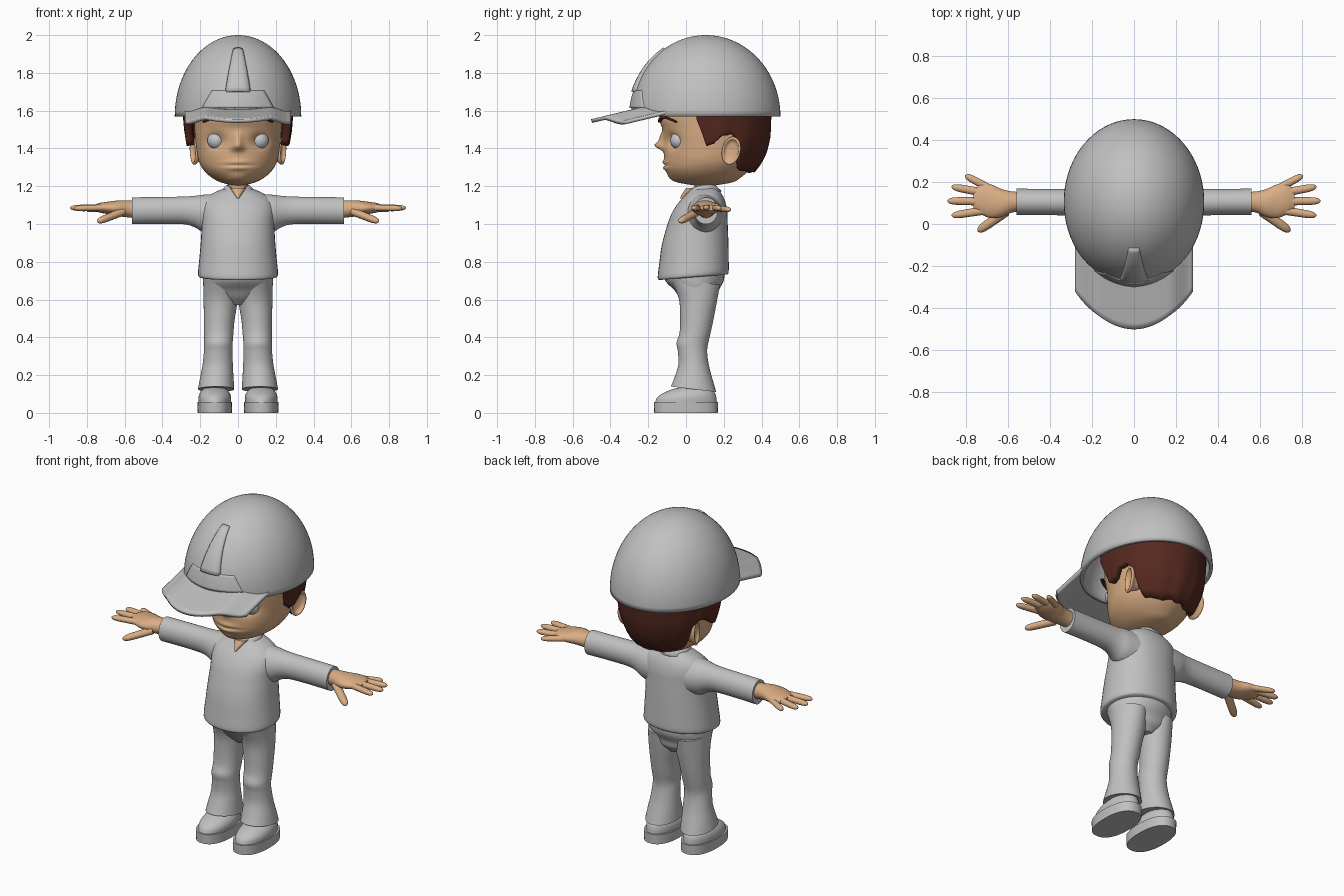
import bpy, bmesh, math
from math import sin, cos, pi, radians, exp
from mathutils import Vector, Matrix

if "Cube" in bpy.data.objects:
    bpy.data.objects.remove(bpy.data.objects["Cube"])


def material(name, rgb):
    m = bpy.data.materials.new(name)
    m.use_nodes = True
    m.diffuse_color = (*rgb, 1)
    m.node_tree.nodes["Principled BSDF"].inputs["Base Color"].default_value = (*rgb, 1)
    return m


GREY = material("plain_grey", (0.53, 0.53, 0.53))
SKIN = material("skin", (0.70, 0.42, 0.23))
HAIR = material("dark_brown_hair", (0.09, 0.022, 0.014))
EYE = material("eye_grey", (0.54, 0.56, 0.58))


def spline(pts, k):
    """Catmull-Rom through tuples, k steps per span."""
    pts = [Vector(p) for p in pts]
    ext = [pts[0]] + pts + [pts[-1]]
    out = []
    for a, b, c, d in zip(ext, ext[1:], ext[2:], ext[3:]):
        for i in range(k):
            t = i / k
            out.append(0.5 * (2 * b + (c - a) * t + (2 * a - 5 * b + 4 * c - d) * t * t
                              + (3 * b - a - 3 * c + d) * t ** 3))
    return out + [pts[-1]]


def lerp_table(table, x):
    for (x0, y0), (x1, y1) in zip(table, table[1:]):
        if x <= x1:
            return y0 + (y1 - y0) * max(0, x - x0) / (x1 - x0)
    return table[-1][1]


def finish(bm, name, mat, mirror=False, thick=0, angle=40):
    bmesh.ops.recalc_face_normals(bm, faces=bm.faces)
    me = bpy.data.meshes.new(name)
    bm.to_mesh(me)
    bm.free()
    me.materials.append(mat)
    ob = bpy.data.objects.new(name, me)
    bpy.context.collection.objects.link(ob)
    bpy.ops.object.select_all(action="DESELECT")
    ob.select_set(True)
    bpy.context.view_layer.objects.active = ob
    bpy.ops.object.shade_smooth_by_angle(angle=radians(angle))
    if mirror:
        ob.modifiers.new("Mirror", "MIRROR").use_mirror_merge = False
    if thick:
        s = ob.modifiers.new("Thickness", "SOLIDIFY")
        s.thickness, s.offset = thick, 0
    return ob


def add_loft(bm, rings, axis="z", n=40, k=4, power=1, tilt=0, caps=True, matrix=None):
    """Rings are (position, centre u, centre v, radius u, radius v)."""
    loops = []
    for t, u, v, ru, rv in (spline(rings, k) if k > 1 else rings):
        loop = []
        for i in range(n):
            c, s = cos(2 * pi * i / n), sin(2 * pi * i / n)
            p = u + ru * math.copysign(abs(c) ** power, c)
            q = v + rv * math.copysign(abs(s) ** power, s)
            co = Vector((p, q, t + tilt * q) if axis == "z" else (t, p, q))
            loop.append(bm.verts.new(matrix @ co if matrix else co))
        loops.append(loop)
    for a, b in zip(loops, loops[1:]):
        for i in range(n):
            j = (i + 1) % n
            bm.faces.new((a[i], a[j], b[j], b[i]))
    if caps:
        bm.faces.new(loops[0])
    bm.faces.new(loops[-1])


def loft(name, rings, mat, mirror=False, **kw):
    bm = bmesh.new()
    add_loft(bm, rings, **kw)
    return finish(bm, name, mat, mirror)


def sheet(name, f, us, vs, mat, thick, angle=40):
    """Thickened surface through the points f(u, v)."""
    bm = bmesh.new()
    g = [[bm.verts.new(f(u, v)) for v in vs] for u in us]
    for a, b in zip(g, g[1:]):
        for i in range(len(vs) - 1):
            bm.faces.new((a[i], a[i + 1], b[i + 1], b[i]))
    return finish(bm, name, mat, thick=thick, angle=angle)


def span(a, b, n):
    return [a + (b - a) * i / n for i in range(n + 1)]


# Shoes
loft("shoe_soles", [(0, .123, 0, .09, .168), (.058, .123, 0, .092, .17)], GREY, True, k=1, power=.85)
loft("shoe_uppers", [(.058, .123, 0, .086, .163), (.085, .123, .005, .086, .155),
                     (.11, .123, .02, .076, .13), (.13, .123, .035, .055, .09),
                     (.138, .123, .04, .02, .04)], GREY, True)

# Trousers
loft("trouser_legs", [(.13, .116, .04, .096, .12), (.18, .113, .042, .09, .103),
                      (.25, .108, .042, .081, .083), (.32, .105, .035, .076, .078),
                      (.365, .104, .032, .075, .082), (.42, .102, .046, .077, .08),
                      (.5, .099, .056, .081, .087), (.6, .092, .062, .09, .1),
                      (.7, .09, .05, .092, .13)], GREY, True, tilt=-.12)
loft("trouser_hips", [(.57, 0, .07, .05, .06), (.61, 0, .066, .13, .098), (.65, 0, .056, .176, .118),
                      (.7, 0, .045, .186, .155), (.76, 0, .04, .185, .165)], GREY)

# Shirt body, sleeves and collar
loft("shirt_body", [(.715, 0, .038, .2, .18), (.73, 0, .038, .212, .188), (.8, 0, .042, .206, .184),
                    (.9, 0, .048, .197, .176), (1, 0, .06, .192, .16), (1.06, 0, .07, .194, .147),
                    (1.11, 0, .08, .185, .125), (1.145, 0, .088, .15, .1), (1.17, 0, .092, .1, .078),
                    (1.185, 0, .095, .06, .06)], GREY, power=.92, tilt=.09 * .9)
loft("sleeves", [(.1, .095, 1.05, .1, .11), (.18, .097, 1.055, .088, .1), (.23, .1, 1.066, .073, .083),
                 (.29, .103, 1.072, .065, .073), (.42, .105, 1.072, .062, .071),
                 (.56, .106, 1.07, .063, .071)], GREY, True, axis="x")


def collar(a, v):
    r = .055 + .038 * v
    front = (abs(a) / 160) ** 4
    return (r * sin(radians(a)), .092 + r * cos(radians(a)) * (1 + .25 * front),
            1.205 - .035 * v - front * (.025 + .03 * v))


sheet("shirt_collar", collar, span(-160, 160, 40), (0, .2, 1), GREY, .012)

# Neck and open neckline
loft("neck", [(1.1, 0, .1, .055, .055), (1.16, 0, .1, .05, .052), (1.26, 0, .1, .055, .06)], SKIN)
loft("neckline", [(1.135, 0, -.012, .006, .02), (1.16, 0, .006, .022, .026),
                  (1.19, 0, .04, .042, .04)], SKIN)

# Hands with five tapered fingers
bm = bmesh.new()
add_loft(bm, [(.53, .107, 1.075, .046, .046), (.58, .105, 1.08, .05, .045), (.63, .1, 1.083, .066, .042),
              (.68, .108, 1.085, .08, .034), (.73, .118, 1.086, .072, .026),
              (.765, .118, 1.086, .045, .015)], axis="x", n=28)
FINGERS = [((.61, .06, 1.065), (.745, -.035, 1.012), .024), ((.71, .065, 1.086), (.87, .04, 1.083), .02),
           ((.72, .108, 1.088), (.89, .11, 1.085), .02), ((.71, .148, 1.086), (.87, .178, 1.082), .02),
           ((.68, .165, 1.083), (.805, .232, 1.075), .019)]
for base, tip, r in FINGERS:
    base, tip = Vector(base), Vector(tip)
    d = tip - base
    m = Matrix.Translation(base) @ d.to_track_quat("Z", "Y").to_matrix().to_4x4()
    L = d.length
    add_loft(bm, [(f * L, 0, 0, r * w, r * w * .88) for f, w in
                  ((0, 1), (.45, .95), (.75, .9), (.9, .72), (.97, .42), (1, .08))], n=14, k=3, matrix=m)
finish(bm, "hands", SKIN, True)

# Head, with sockets, nose, lips and brow pressed into the face
head = loft("head", [(1.205, 0, .1, .03, .06), (1.222, 0, .1, .095, .15), (1.25, 0, .105, .145, .19),
                     (1.29, 0, .115, .185, .225), (1.34, 0, .13, .21, .245), (1.42, 0, .14, .223, .257),
                     (1.5, 0, .142, .23, .265), (1.6, 0, .14, .23, .268), (1.7, 0, .13, .19, .22),
                     (1.78, 0, .13, .06, .08)], SKIN, n=96, k=7)
# centre x, centre z, width, height, push along y
PRESSES = [(.115, 1.44, .042, .036, .036), (0, 1.415, .022, .022, -.048), (0, 1.455, .02, .03, -.02),
           (.025, 1.4, .014, .012, -.014), (0, 1.328, .06, .011, -.01), (0, 1.296, .05, .011, -.011),
           (0, 1.311, .08, .004, .008), (0, 1.55, .13, .03, -.015), (0, 1.245, .05, .02, -.008)]
for v in head.data.vertices:
    if v.co.y < .12:
        v.co.y += sum(p * exp(-((abs(v.co.x) - x) / w) ** 2 - ((v.co.z - z) / h) ** 2)
                      for x, z, w, h, p in PRESSES)

# Eyes, eyebrows and ears
bm = bmesh.new()
bmesh.ops.create_uvsphere(bm, u_segments=28, v_segments=16, radius=.047,
                          matrix=Matrix.Translation((.115, -.036, 1.442)))
finish(bm, "eyes", EYE, True)
for side, label in ((1, "left"), (-1, "right")):
    sheet(label + "_eyebrow",
          lambda u, v: (side * (.05 + .13 * u), -.138 + .085 * u ** 2,
                        1.538 + .02 * sin(pi * u) + .016 * v * (1 - .6 * u)),
          span(0, 1, 10), (0, 1), HAIR, .018)
ear_turn = (Matrix.Translation((.2, .25, 1.385)) @ Matrix.Rotation(radians(-18), 4, "Z")
            @ Matrix.Rotation(radians(-14), 4, "X"))
loft("ears", [(-.03, 0, 0, .03, .045), (.01, 0, 0, .036, .056), (.03, 0, .003, .05, .074),
              (.04, 0, .003, .05, .074), (.042, 0, .003, .042, .064), (.028, 0, .003, .031, .048),
              (.022, 0, .003, .006, .01)], SKIN, True, axis="x", n=28, matrix=ear_turn)

# Hair: shell around the back, cut away over the ears
HEM = [(0, 1.285), (35, 1.28), (52, 1.295), (58, 1.33), (63, 1.44), (70, 1.475),
       (80, 1.47), (88, 1.42), (96, 1.41), (101, 1.49), (106, 1.56)]
WIDTH = [(1.28, .175), (1.33, .215), (1.42, .25), (1.5, .265), (1.6, .275)]
DEPTH = [(1.28, .2), (1.33, .24), (1.38, .265), (1.46, .285), (1.6, .292)]


def hair(a, v):
    low = lerp_table(HEM, abs(a)) + .008 * abs(sin(radians(a * 7)))
    z = low + (1.62 - low) * v
    lock = 1 + .012 * sin(radians(a * 14 + 120 * v)) * (1 - v)
    return (lerp_table(WIDTH, z) * lock * sin(radians(a)),
            .14 + lerp_table(DEPTH, z) * lock * cos(radians(a)), z)


sheet("hair", hair, span(-106, 106, 106), span(0, 1, 10), HAIR, .042)


# Helmet: open dome, front panel, centre ridge and visor
def dome(a, t, grow=0):
    """Point on the dome; a is measured from the front, t is the elevation."""
    return ((.325 + grow) * sin(a) * cos(t), .105 - (.385 + grow) * cos(a) * cos(t),
            1.57 + (.42 + grow) * sin(t))


bm = bmesh.new()
add_loft(bm, [(1.57 + .42 * sin(t), 0, .105, .325 * cos(t), .385 * cos(t))
              for t in span(0, pi / 2 - .01, 24)], n=72, k=1, caps=False)
finish(bm, "helmet_dome", GREY, thick=.02)
sheet("helmet_front_panel",
      lambda a, t: dome(a * (1 - .25 * t), .1 + .22 * t, .012 - .008 * abs(a) / .6 - .004 * t),
      span(-.6, .6, 20), span(0, 1, 8), GREY, .02)
sheet("helmet_ridge",
      lambda u, t: dome(u * (.2 - .09 * t), .3 + .68 * t, .004 + .016 * (1 - u ** 4) * (1 - .6 * t)),
      span(-1, 1, 12), span(0, 1, 12), GREY, .016)


def visor(x, v):
    front = -.5 + .18 * (x / .28) ** 2
    back = .115 - .385 * math.sqrt(1 - (x / .325) ** 2)
    y = front + (back - front) * v
    s = min(1, max(0, (abs(x) - .16) / .12))
    return (x, y, 1.545 + .24 * (y + .5) - .05 * s * s * (3 - 2 * s))


sheet("helmet_visor", visor, span(-.28, .28, 36), span(0, 1, 8), GREY, .02)
